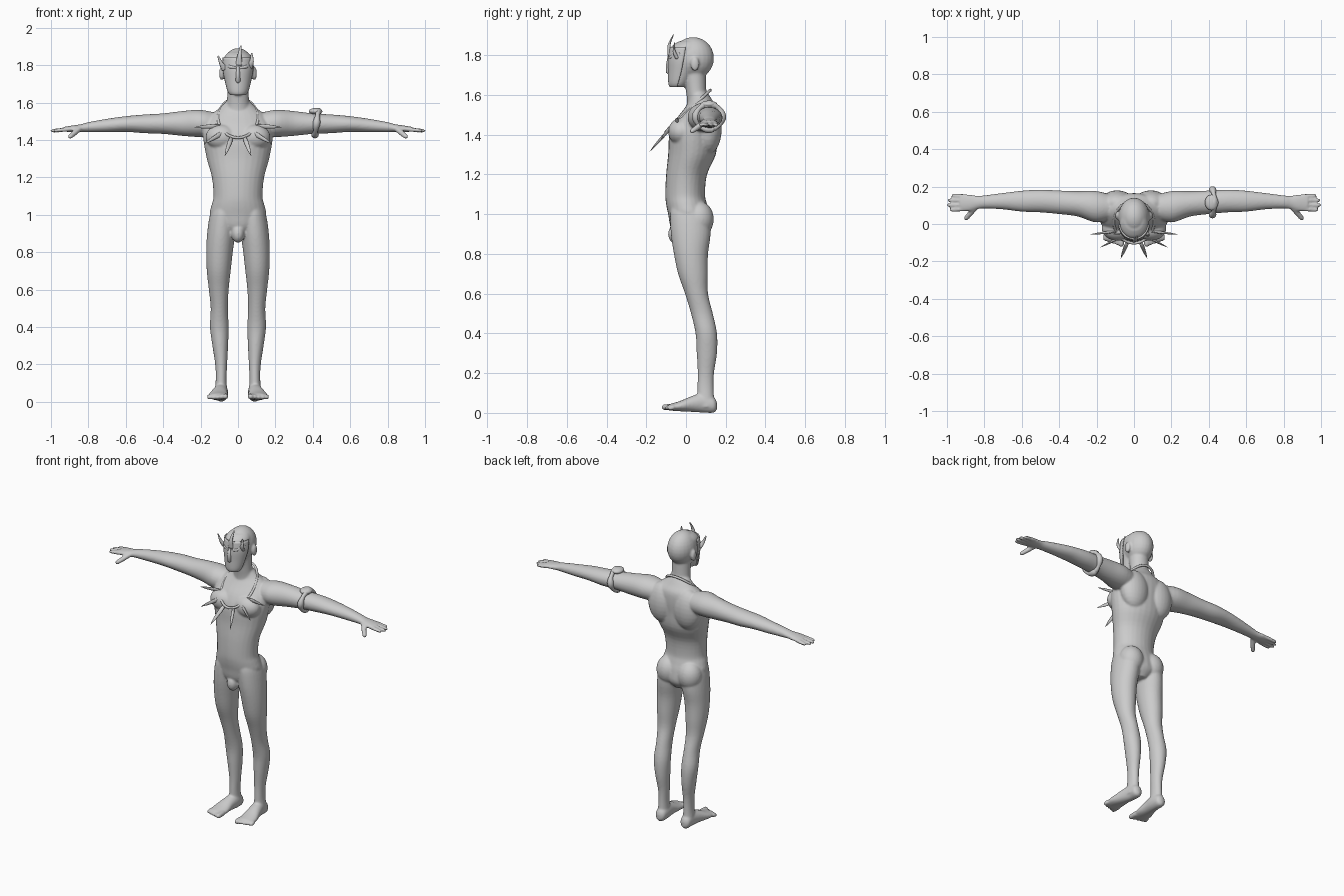
import bpy, bmesh, math
from mathutils import Vector

cube = bpy.data.objects.get("Cube")
if cube:
    bpy.data.objects.remove(cube, do_unlink=True)

grey = bpy.data.materials.new("plain grey")
grey.use_nodes = True
GREY = (0.6, 0.6, 0.6, 1)
grey.diffuse_color = GREY
grey.node_tree.nodes["Principled BSDF"].inputs["Base Color"].default_value = GREY


def smooth_rows(rows, steps=4):
    """Resample rows of numbers along a smooth spline."""
    out = []
    for i in range(len(rows) - 1):
        p0, p1 = rows[max(i - 1, 0)], rows[i]
        p2, p3 = rows[i + 1], rows[min(i + 2, len(rows) - 1)]
        for s in range(steps):
            t = s / steps
            out.append([b + t * (c - a) / 2 + t * t * (a - 2.5 * b + 2 * c - d / 2)
                        + t ** 3 * (1.5 * (b - c) + (d - a) / 2)
                        for a, b, c, d in zip(p0, p1, p2, p3)])
    return out + [list(rows[-1])]


def skin(bm, rings, closed=False):
    """Bridge rings of points into a tube with capped ends."""
    loops = [[bm.verts.new(p) for p in ring] for ring in rings]
    pairs = list(zip(loops, loops[1:]))
    if closed:
        pairs.append((loops[-1], loops[0]))
    for a, b in pairs:
        n = len(a)
        for i in range(n):
            j = (i + 1) % n
            bm.faces.new((a[i], a[j], b[j], b[i]))
    if not closed:
        bm.faces.new(loops[0])
        bm.faces.new(loops[-1])


def loft(bm, axis, rows, side=1, n=28):
    """Loft ellipses along an axis; row = position, centre a, centre b, radius a, radius b."""
    rings = []
    for pos, ca, cb, ra, rb in smooth_rows(rows):
        ring = []
        for i in range(n):
            t = math.tau * i / n
            a, b = ca + ra * math.cos(t), cb + rb * math.sin(t)
            x, y, z = {"x": (pos, a, b), "y": (a, pos, b), "z": (a, b, pos)}[axis]
            ring.append((x * side, y, z))
        rings.append(ring)
    skin(bm, rings)


def tube(bm, points, radii, side=1, flat=1.0, n=12, closed=False):
    """Sweep a round or flattened section along a path."""
    pts = [Vector((p[0] * side, p[1], p[2])) for p in points]
    rings = []
    for i, p in enumerate(pts):
        after = pts[(i + 1) % len(pts)] if closed else pts[min(i + 1, len(pts) - 1)]
        before = pts[i - 1] if closed else pts[max(i - 1, 0)]
        d = (after - before).normalized()
        u = d.cross(Vector((0, 1, 0.3))).normalized()
        v = d.cross(u)
        ts = [math.tau * k / n for k in range(n)]
        rings.append([p + radii[i] * (u * math.cos(t) + flat * v * math.sin(t)) for t in ts])
    skin(bm, rings, closed)


def digit(bm, start, end, r, side):
    """Rounded finger or toe."""
    a, b = Vector(start), Vector(end)
    tube(bm, [a.lerp(b, t) for t in (0, 0.5, 0.85, 0.96, 1)],
         [r, r, r * 0.9, r * 0.65, r * 0.3], side)


def blob(bm, centre, size, side=1):
    made = bmesh.ops.create_uvsphere(bm, u_segments=24, v_segments=14, radius=1)["verts"]
    for v in made:
        v.co = Vector(((centre[0] + v.co.x * size[0]) * side,
                       centre[1] + v.co.y * size[1], centre[2] + v.co.z * size[2]))


def finish(bm, name):
    bmesh.ops.recalc_face_normals(bm, faces=bm.faces)
    mesh = bpy.data.meshes.new(name)
    bm.to_mesh(mesh)
    bm.free()
    mesh.materials.append(grey)
    mesh.polygons.foreach_set("use_smooth", [True] * len(mesh.polygons))
    obj = bpy.data.objects.new(name, mesh)
    bpy.context.collection.objects.link(obj)
    return obj


TORSO = [(.88, 0, .03, .05, .06), (.93, 0, .025, .12, .1), (1, 0, .015, .15, .105),
         (1.05, 0, .003, .142, .103), (1.1, 0, -.004, .131, .1), (1.2, 0, .003, .14, .103),
         (1.3, 0, .03, .167, .12), (1.4, 0, .038, .185, .122), (1.47, 0, .055, .185, .11),
         (1.53, 0, .075, .15, .085), (1.57, 0, .075, .1, .06), (1.61, 0, .065, .06, .045)]
NECK = [(1.48, 0, .06, .075, .06), (1.56, 0, .058, .064, .052),
        (1.63, 0, .05, .058, .052), (1.74, 0, .04, .058, .06)]
FACE = [(1.64, 0, -.04, .034, .034), (1.66, 0, -.035, .048, .046), (1.72, 0, -.018, .064, .064),
        (1.78, 0, -.006, .075, .077), (1.84, 0, .004, .074, .079), (1.87, 0, .02, .05, .055)]
LEG = [(.03, .092, .1, .036, .045), (.12, .09, .098, .029, .041), (.2, .09, .1, .032, .041),
       (.3, .095, .105, .042, .051), (.4, .1, .102, .05, .054), (.5, .1, .08, .046, .055),
       (.6, .103, .053, .053, .058), (.7, .103, .035, .064, .075), (.8, .099, .025, .071, .086),
       (.9, .09, .024, .075, .1), (1, .08, .02, .07, .1), (1.05, .075, .01, .05, .08)]
FOOT = [(.156, .09, .035, .012, .018), (.14, .09, .04, .032, .039), (.09, .09, .05, .037, .049),
        (.03, .098, .045, .043, .04), (-.03, .105, .034, .053, .026), (-.085, .107, .028, .05, .016)]
ARM = [(.1, .09, 1.48, .06, .06), (.2, .092, 1.488, .084, .073), (.3, .108, 1.488, .068, .066),
       (.4, .116, 1.487, .063, .055), (.5, .123, 1.486, .061, .05), (.6, .122, 1.485, .056, .042),
       (.7, .122, 1.477, .044, .036), (.8, .118, 1.468, .035, .027), (.84, .115, 1.463, .036, .021),
       (.88, .113, 1.46, .045, .018), (.93, .113, 1.457, .044, .013)]

# Body: overlapping forms fused into one smooth skin
bm = bmesh.new()
loft(bm, "z", TORSO)
loft(bm, "z", NECK)
loft(bm, "z", FACE)
blob(bm, (0, .036, 1.785), (.084, .105, .106))
blob(bm, (0, -.05, .9), (.035, .04, .05))
for side in (1, -1):
    loft(bm, "z", LEG, side)
    loft(bm, "y", FOOT, side)
    loft(bm, "x", ARM, side)
    blob(bm, (.088, -.025, 1.415), (.085, .065, .068), side)    # chest
    blob(bm, (.09, .11, 1.43), (.095, .07, .13), side)          # shoulder blade
    blob(bm, (.077, .065, .975), (.076, .075, .09), side)       # buttock
    blob(bm, (.088, .045, 1.755), (.013, .022, .036), side)     # ear
    for k in range(4):                                          # fingers
        y = .075 + k * .026
        tip = (.988, 1.003, .998, .978)[k]
        digit(bm, (.9, .113 + (y - .113) * .9, 1.458), (tip, y, 1.448), .0115, side)
    digit(bm, (.85, .085, 1.457), (.905, .022, 1.412), .015, side)
    for k in range(5):                                          # toes
        x = .068 + k * .0215
        r = .0165 if k == 0 else .0125
        digit(bm, (x, -.06, .03), (x, -.122 + k * .008, .028 - k * .002), r, side)
body = finish(bm, "body")
remesh = body.modifiers.new("fuse", "REMESH")
remesh.mode = "VOXEL"
remesh.voxel_size = .006
remesh.use_smooth_shade = True
relax = body.modifiers.new("relax", "SMOOTH")
relax.factor = .5
relax.iterations = 7

# Mask: curved shell over the front of the face
bm = bmesh.new()
shell = []
for z, _, cy, rx, ry in smooth_rows(FACE[:5]):
    angles = [math.radians(-86 + 172 * i / 24) for i in range(25)]
    shell.append([bm.verts.new(((rx + .008) * math.sin(t), cy - (ry + .008) * math.cos(t), z))
                  for t in angles])
for low, high in zip(shell, shell[1:]):
    for i in range(24):
        bm.faces.new((low[i], low[i + 1], high[i + 1], high[i]))
mask = finish(bm, "mask")
mask.modifiers.new("thickness", "SOLIDIFY").thickness = .008

# Mask relief: nose ridge, brows and three horns
bm = bmesh.new()
tube(bm, [(0, -.083, 1.8), (0, -.09, 1.75), (0, -.088, 1.715), (0, -.08, 1.7)],
     [.008, .011, .013, .004])
for side in (1, -1):
    tube(bm, [(.008, -.086, 1.785), (.04, -.075, 1.79), (.075, -.03, 1.81)],
         [.007, .01, .005], side)
finish(bm, "mask_relief")
bm = bmesh.new()
HORNS = [((-.07, -.04, 1.78), (-.088, -.05, 1.805), (-.107, -.055, 1.85)),
         ((.005, -.08, 1.8), (.008, -.085, 1.85), (.016, -.062, 1.905)),
         ((.06, -.045, 1.79), (.073, -.06, 1.82), (.073, -.057, 1.865))]
for horn in HORNS:
    path = smooth_rows(horn)
    tube(bm, path, [.019 * (1 - i / len(path)) + .001 for i in range(len(path))], flat=.6)
finish(bm, "mask_horns")

# Necklace: tilted cord around the neck with flat spikes
bm = bmesh.new()
turn = [math.tau * i / 64 for i in range(64)]
cord = [(.106 * math.sin(t), .01 + .112 * math.cos(t), 1.518 + .106 * math.cos(t)) for t in turn]
tube(bm, cord, [.0075] * len(cord), closed=True)
finish(bm, "necklace_cord")
bm = bmesh.new()
SPIKES = [((.032, -.09, 1.42), (.07, -.183, 1.315)), ((.07, -.07, 1.445), (.18, -.125, 1.38)),
          ((.095, -.04, 1.475), (.232, -.055, 1.468))]
for side in (1, -1):
    for base, tip in SPIKES:
        a, b = Vector(base), Vector(tip)
        tube(bm, [a.lerp(b, t) for t in (0, .3, .7, 1)], [.008, .013, .009, .001], side, flat=.5)
finish(bm, "necklace_spikes")

# Armband on the left upper arm
bm = bmesh.new()
band = [(.42 + .008 * math.sin(t), .116 + .066 * math.cos(t), 1.49 + .062 * math.sin(t)) for t in turn]
tube(bm, band, [.016 + .004 * math.cos(t * 4) for t in turn], closed=True)
blob(bm, (.415, .115, 1.553), (.036, .042, .018))
finish(bm, "armband")
